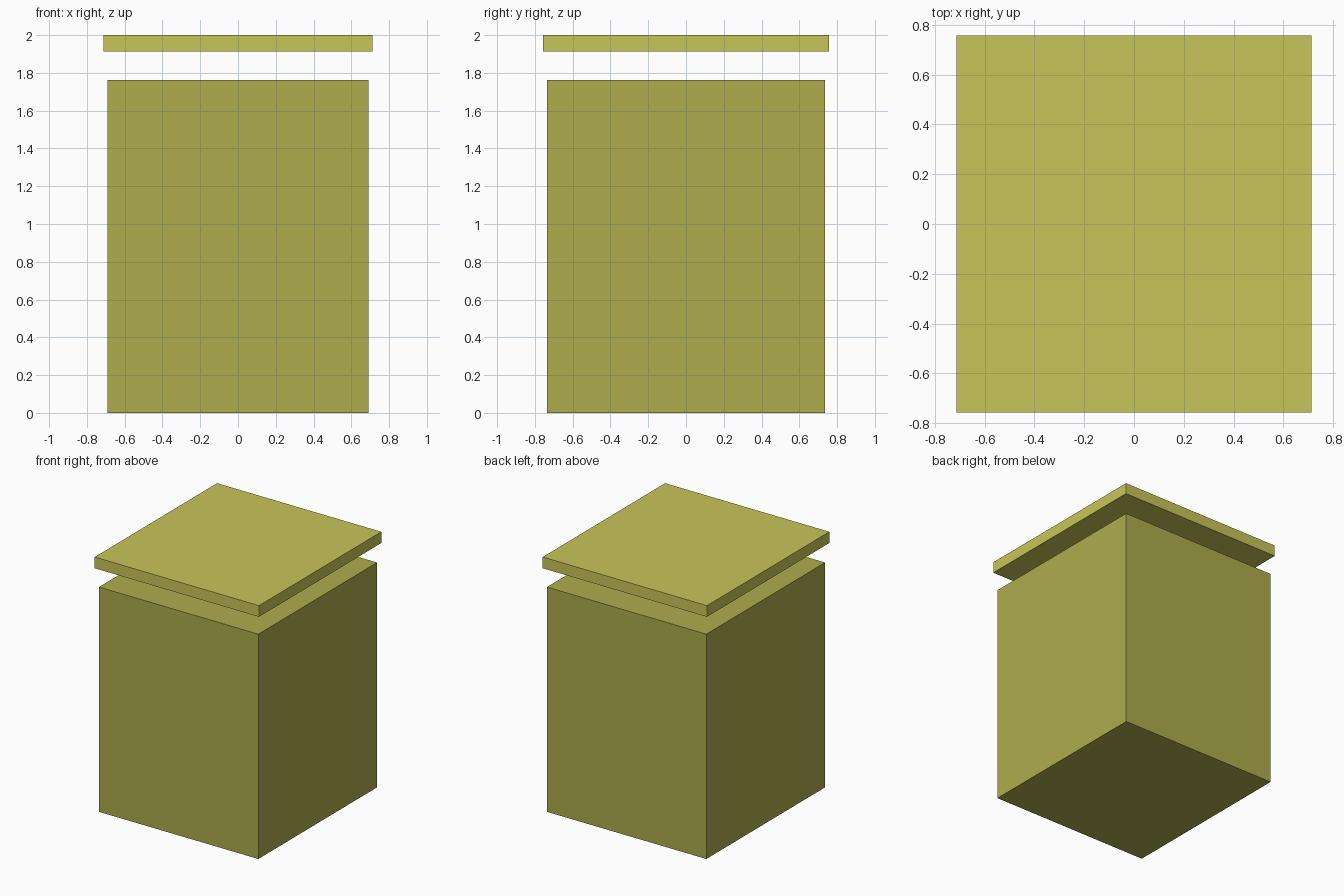
import bpy

if "Cube" in bpy.data.objects:
    bpy.data.objects.remove(bpy.data.objects["Cube"])


def material(name, color):
    mat = bpy.data.materials.new(name)
    mat.diffuse_color = color
    mat.use_nodes = True
    mat.node_tree.nodes["Principled BSDF"].inputs["Base Color"].default_value = mat.diffuse_color
    return mat


def box(name, width, depth, z0, z1, mat):
    bpy.ops.mesh.primitive_cube_add(size=1, location=(0, 0, (z0 + z1) / 2))
    ob = bpy.context.object
    ob.name = name
    ob.scale = (width, depth, z1 - z0)
    bpy.ops.object.transform_apply(location=False, rotation=False, scale=True)
    ob.data.materials.append(mat)
    return ob


# Main block
box("body", 1.382, 1.47, 0.0, 1.762, material("body_olive", (0.42, 0.415, 0.074, 1)))

# Slightly wider slab floating above the block
box("lid", 1.424, 1.515, 1.912, 2.0, material("lid_yellow", (0.575, 0.56, 0.098, 1)))
